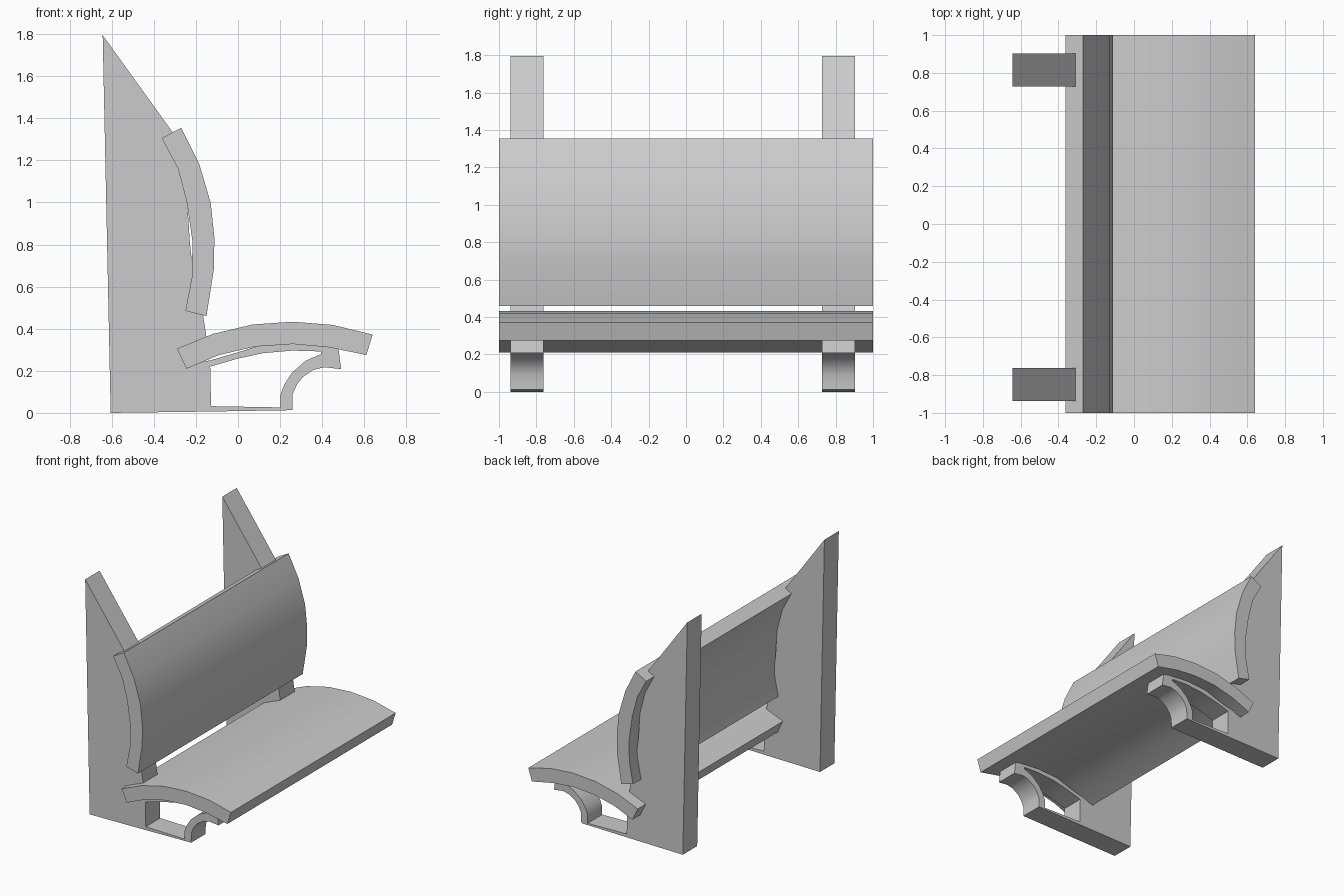
import bpy, bmesh, math

if "Cube" in bpy.data.objects:
    bpy.data.objects.remove(bpy.data.objects["Cube"])


def extruded_profile(name, loops, y_min, y_max):
    """Extrude closed x/z outlines (later loops are holes) along y."""
    curve = bpy.data.curves.new(name, 'CURVE')
    curve.dimensions = '2D'
    curve.fill_mode = 'BOTH'
    curve.extrude = (y_max - y_min) / 2
    for pts in loops:
        spline = curve.splines.new('POLY')
        spline.points.add(len(pts) - 1)
        for p, (x, z) in zip(spline.points, pts):
            p.co = (x, z, 0, 1)
        spline.use_cyclic_u = True
    ob = bpy.data.objects.new(name, curve)
    bpy.context.collection.objects.link(ob)
    ob.rotation_euler.x = math.pi / 2
    ob.location.y = (y_min + y_max) / 2
    bpy.ops.object.select_all(action='DESELECT')
    ob.select_set(True)
    bpy.context.view_layer.objects.active = ob
    bpy.ops.object.convert(target='MESH')
    ob = bpy.context.view_layer.objects.active
    ob.name = name
    bm = bmesh.new()
    bm.from_mesh(ob.data)
    bmesh.ops.remove_doubles(bm, verts=bm.verts, dist=0.0005)
    bmesh.ops.recalc_face_normals(bm, faces=bm.faces)
    bm.to_mesh(ob.data)
    bm.free()
    bpy.ops.object.shade_smooth_by_angle(angle=math.radians(30))
    return ob


# Curved backrest
backrest = [(-0.27, 1.355), (-0.185, 1.185), (-0.13, 1.0), (-0.112, 0.83),
            (-0.115, 0.68), (-0.15, 0.46),
            (-0.25, 0.485), (-0.218, 0.65), (-0.217, 0.82), (-0.243, 1.0),
            (-0.285, 1.16), (-0.362, 1.305)]
extruded_profile("backrest", [backrest], -1, 1)

# Curved seat
seat = [(-0.29, 0.305), (-0.12, 0.375), (0.07, 0.42), (0.26, 0.433),
        (0.45, 0.418), (0.64, 0.372),
        (0.61, 0.275), (0.43, 0.312), (0.26, 0.327), (0.08, 0.315),
        (-0.09, 0.275), (-0.245, 0.21)]
extruded_profile("seat", [seat], -1, 1)

# Side frames: tall post, base rail, curved front bracket
frame = [(-0.605, 0.0), (-0.16, 0.006), (0.258, 0.013), (0.26, 0.09),
         (0.28, 0.135), (0.31, 0.172), (0.36, 0.205), (0.41, 0.217),
         (0.49, 0.208), (0.477, 0.308), (0.26, 0.335), (0.1, 0.32),
         (0.0, 0.288), (-0.13, 0.25), (-0.19, 0.24), (-0.2, 0.31),
         (-0.15, 0.36), (-0.167, 0.47), (-0.215, 0.5), (-0.212, 0.66),
         (-0.228, 0.8), (-0.241, 1.0), (-0.28, 1.16), (-0.34, 1.29),
         (-0.31, 1.333), (-0.643, 1.795)]
opening = [(-0.128, 0.032), (-0.132, 0.22), (0.0, 0.258), (0.12, 0.284),
           (0.26, 0.296), (0.395, 0.292), (0.395, 0.28), (0.32, 0.247),
           (0.255, 0.19), (0.22, 0.135), (0.203, 0.09), (0.203, 0.026)]
for name, y0, y1 in (("near_side_frame", -0.937, -0.762),
                     ("far_side_frame", 0.728, 0.903)):
    extruded_profile(name, [frame, opening], y0, y1)
